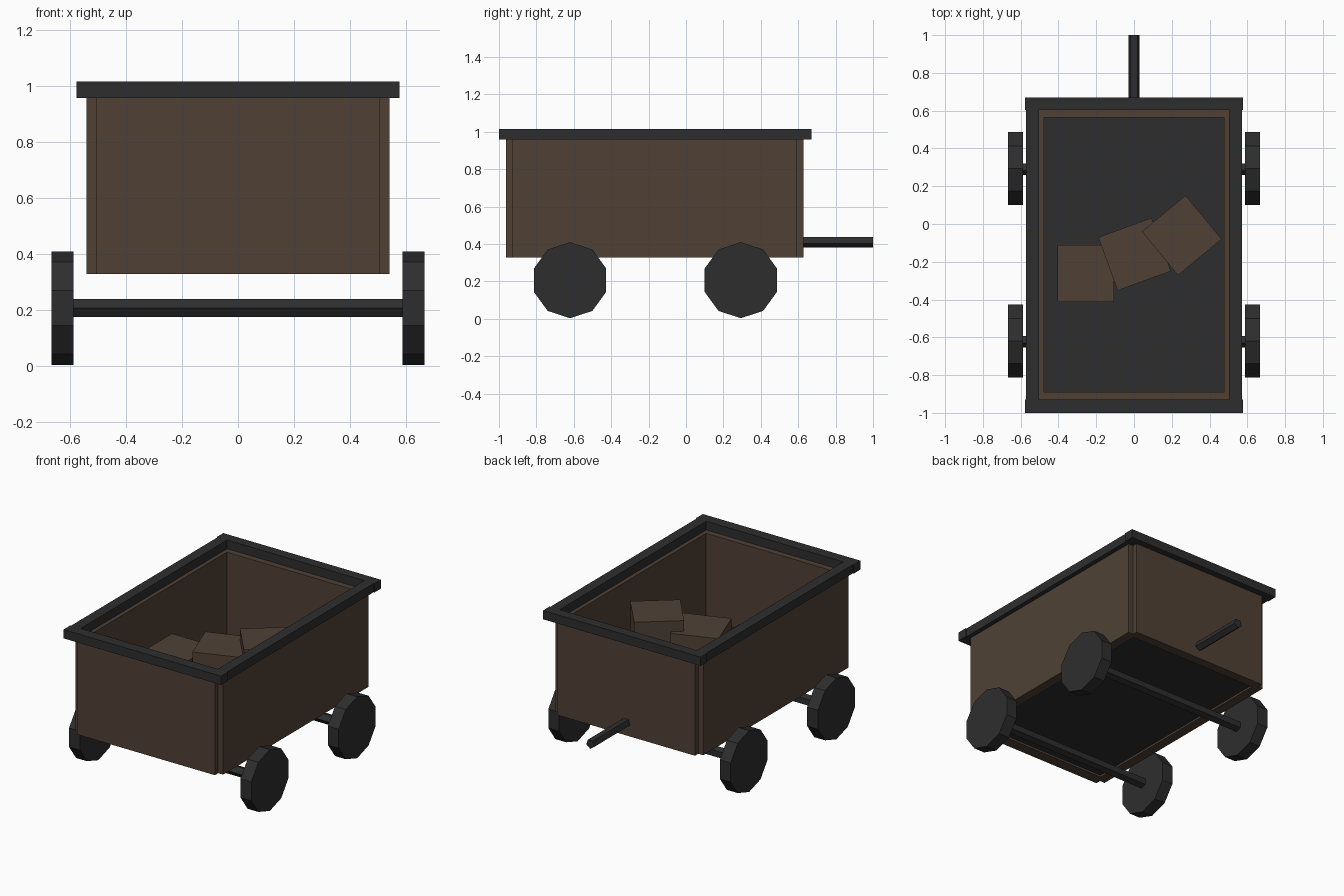
import bpy
import bmesh
from math import sin, cos, pi, radians
from mathutils import Matrix, Vector

default = bpy.data.objects.get("Cube")
if default:
    bpy.data.objects.remove(default, do_unlink=True)


def make_material(name, rgb):
    mat = bpy.data.materials.new(name)
    mat.use_nodes = True
    mat.diffuse_color = (*rgb, 1)
    mat.node_tree.nodes["Principled BSDF"].inputs["Base Color"].default_value = (*rgb, 1)
    return mat


wood = make_material("brown_wood", (0.080, 0.053, 0.036))
iron = make_material("dark_iron", (0.027, 0.027, 0.027))


def finish(name, bm, mat):
    bmesh.ops.recalc_face_normals(bm, faces=bm.faces)
    mesh = bpy.data.meshes.new(name)
    bm.to_mesh(mesh)
    bm.free()
    mesh.materials.append(mat)
    obj = bpy.data.objects.new(name, mesh)
    bpy.context.collection.objects.link(obj)
    return obj


def box(name, low, high, mat, turn=0):
    """Box between two corners, turned about its own vertical axis."""
    low, high = Vector(low), Vector(high)
    bm = bmesh.new()
    bmesh.ops.create_cube(bm, size=1, matrix=Matrix.Translation((low + high) / 2)
                          @ Matrix.Rotation(radians(turn), 4, "Z")
                          @ Matrix.Diagonal((*(high - low), 1)))
    return finish(name, bm, mat)


def rod(name, axis, sides, radius, start, end, angle, mat):
    """Faceted bar along x or y; angle places the first corner, 90 is up."""
    bm = bmesh.new()
    ring = []
    for i in range(sides):
        a = radians(angle) + 2 * pi * i / sides
        across, up = radius * cos(a), radius * sin(a)
        offset = Vector((0, across, up) if axis == "x" else (across, 0, up))
        ring.append(bm.verts.new(Vector(start) + offset))
    cap = bm.faces.new(ring)
    grown = bmesh.ops.extrude_face_region(bm, geom=[cap], use_keep_orig=True)
    moved = [v for v in grown["geom"] if isinstance(v, bmesh.types.BMVert)]
    bmesh.ops.translate(bm, verts=moved, vec=Vector(end) - Vector(start))
    return finish(name, bm, mat)


# Tub walls, leaving a small notch at each corner
BOTTOM, TOP, RIM_TOP = 0.327, 0.957, 1.015
box("front_wall", (-0.505, -0.963, BOTTOM), (0.505, -0.889, TOP), wood)
box("back_wall", (-0.505, 0.563, BOTTOM), (0.505, 0.627, TOP), wood)
box("floor", (-0.49, -0.91, 0.34), (0.49, 0.58, 0.39), iron)

# Rim bars
box("front_rim", (-0.577, -1, TOP), (0.577, -0.928, RIM_TOP), iron)
box("back_rim", (-0.577, 0.603, TOP), (0.577, 0.67, RIM_TOP), iron)

for side, s in (("left", 1), ("right", -1)):
    x0, x1 = sorted((0.476 * s, 0.541 * s))
    box(side + "_wall", (x0, -0.928, BOTTOM), (x1, 0.592, TOP), wood)
    x0, x1 = sorted((0.502 * s, 0.571 * s))
    box(side + "_rim", (x0, -0.928, TOP), (x1, 0.603, RIM_TOP), iron)

# Axles and ten-sided wheels
HUB = 0.206
for end, y in (("front", -0.62), ("back", 0.293)):
    rod(end + "_axle", "x", 5, 0.034, (-0.6, y, HUB), (0.6, y, HUB), 180, iron)
    for side, s in (("left", 1), ("right", -1)):
        rod(f"{end}_{side}_wheel", "x", 10, 0.203,
            (0.588 * s, y, HUB), (0.667 * s, y, HUB), 90, iron)

# Tow bar at the back
rod("tow_bar", "y", 5, 0.031, (0, 0.6, 0.411), (0, 1, 0.411), -90, iron)

# Loose blocks lying in the tub
HALF = 0.15
for i, (x, y, z, turn) in enumerate(((-0.255, -0.262, 0.545, 0),
                                     (0.003, -0.16, 0.6, 20),
                                     (0.253, -0.06, 0.67, 39.5))):
    center, reach = Vector((x, y, z)), Vector((HALF, HALF, HALF))
    box(f"block_{i + 1}", center - reach, center + reach, wood, turn)
